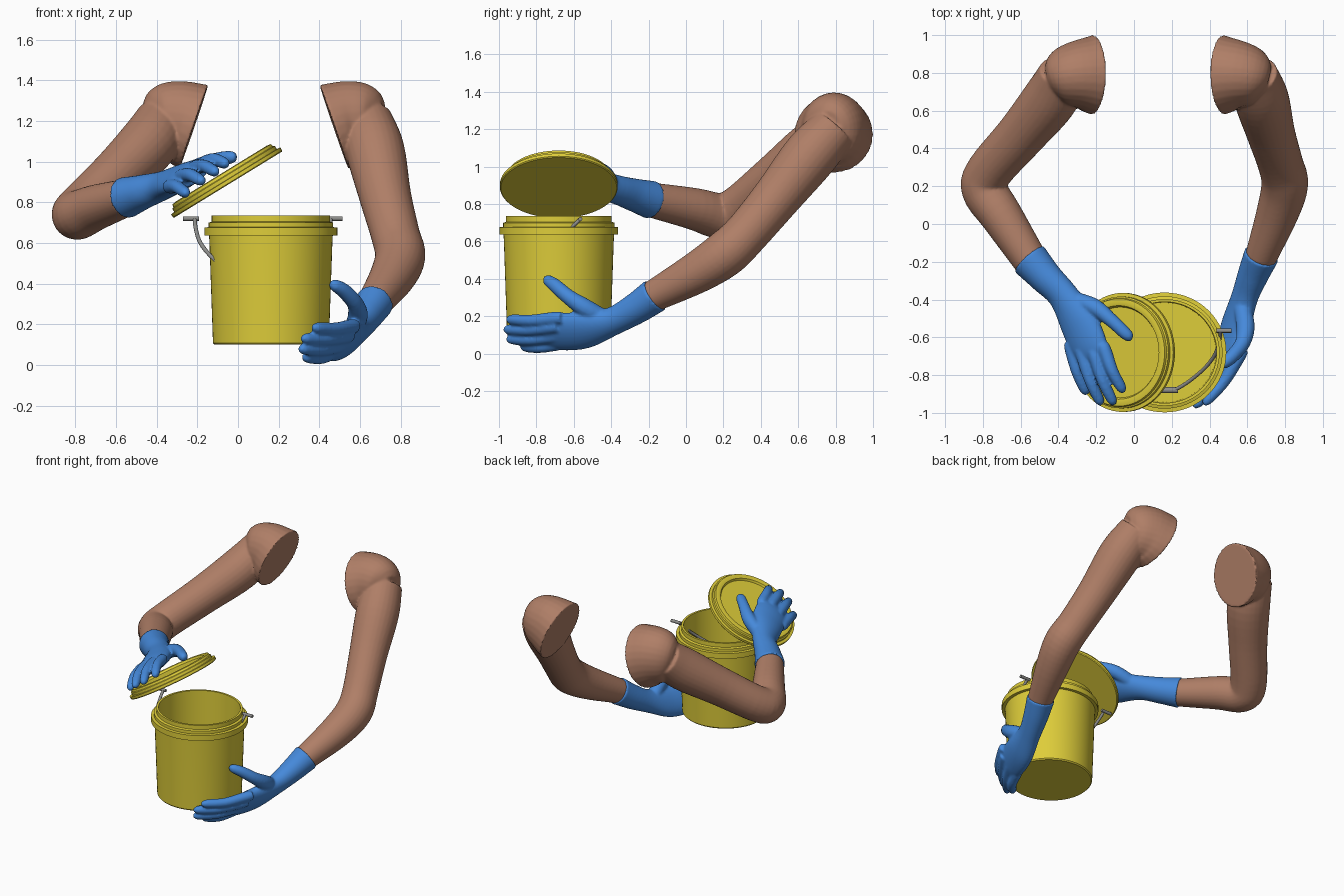
import bpy, bmesh, math
from mathutils import Vector, Matrix

if "Cube" in bpy.data.objects:
    bpy.data.objects.remove(bpy.data.objects["Cube"])


def material(name, rgb):
    m = bpy.data.materials.new(name)
    m.use_nodes = True
    m.diffuse_color = (*rgb, 1)
    bsdf = next(n for n in m.node_tree.nodes if n.type == 'BSDF_PRINCIPLED')
    bsdf.inputs["Base Color"].default_value = (*rgb, 1)
    return m


YELLOW = material("bucket_yellow", (0.73, 0.61, 0.042))
BLUE = material("glove_blue", (0.06, 0.25, 0.70))
SKIN = material("skin_brown", (0.43, 0.21, 0.135))
GREY = material("wire_grey", (0.27, 0.27, 0.26))


def finish(name, bm, mat, angle=40, blend=False):
    bmesh.ops.recalc_face_normals(bm, faces=bm.faces)
    me = bpy.data.meshes.new(name)
    bm.to_mesh(me)
    bm.free()
    me.materials.append(mat)
    ob = bpy.data.objects.new(name, me)
    bpy.context.scene.collection.objects.link(ob)
    bpy.ops.object.select_all(action='DESELECT')
    ob.select_set(True)
    bpy.context.view_layer.objects.active = ob
    if blend:
        # Fuse overlapping tubes into one soft skin
        rm = ob.modifiers.new("fuse", 'REMESH')
        rm.mode, rm.voxel_size, rm.use_smooth_shade = 'VOXEL', 0.008, True
        sm = ob.modifiers.new("soften", 'SMOOTH')
        sm.factor, sm.iterations = 0.5, 5
        bpy.ops.object.modifier_apply(modifier="fuse")
        bpy.ops.object.modifier_apply(modifier="soften")
    bpy.ops.object.shade_smooth_by_angle(angle=math.radians(angle))
    return ob


def spline(stations, steps):
    """Catmull-Rom through the stations."""
    p = [Vector(s) for s in stations]
    p = [p[0] * 2 - p[1]] + p + [p[-1] * 2 - p[-2]]
    out = []
    for a, b, c, d in zip(p, p[1:], p[2:], p[3:]):
        for i in range(steps):
            t = i / steps
            out.append(0.5 * (2 * b + (c - a) * t + (2 * a - 5 * b + 4 * c - d) * t * t
                              + (3 * b - a - 3 * c + d) * t ** 3))
    return out + [p[-2]]


def loft(bm, stations, side, n=20, steps=4):
    """Capped tube; each station is x, y, z, half width, half thickness."""
    pts = spline(stations, steps)
    rings = []
    for i, s in enumerate(pts):
        ahead, behind = pts[min(i + 1, len(pts) - 1)], pts[max(i - 1, 0)]
        tangent = (Vector(ahead[:3]) - Vector(behind[:3])).normalized()
        u = Vector(side)
        u = (u - tangent * u.dot(tangent)).normalized()
        v = tangent.cross(u)
        rings.append([bm.verts.new(Vector(s[:3]) + u * s[3] * math.cos(a) + v * s[4] * math.sin(a))
                      for a in (2 * math.pi * k / n for k in range(n))])
    for r, q in zip(rings, rings[1:]):
        for k in range(n):
            bm.faces.new((r[k], r[k - 1], q[k - 1], q[k]))
    bm.faces.new(rings[0])
    bm.faces.new(rings[-1][::-1])


def rounds(rows):
    return [(x, y, z, r, r) for x, y, z, r in rows]


def lathe(name, profile, matrix, n=64):
    bm = bmesh.new()
    vs = [bm.verts.new((r, 0, z)) for r, z in profile]
    es = [bm.edges.new(e) for e in zip(vs, vs[1:])]
    bmesh.ops.spin(bm, geom=vs + es, cent=(0, 0, 0), axis=(0, 0, 1),
                   angle=2 * math.pi, steps=n, use_duplicate=False)
    bmesh.ops.remove_doubles(bm, verts=bm.verts, dist=1e-4)
    bm.transform(matrix)
    return finish(name, bm, YELLOW, 30)


# Bucket: hollow, very slightly oval shell with a flange and stepped rim
lathe("bucket", [(0, 0.10), (0.274, 0.10), (0.281, 0.108), (0.298, 0.60), (0.30, 0.637),
                 (0.322, 0.637), (0.322, 0.676), (0.302, 0.678), (0.302, 0.70), (0.287, 0.705),
                 (0.287, 0.735), (0.272, 0.735), (0.268, 0.12), (0, 0.12)],
      Matrix.Translation((0.162, -0.68, 0)) @ Matrix.Diagonal((1.015, 0.985, 1, 1)))

# Lid: tilted disc with a raised ring round a shallow recess
lathe("lid", [(0, 0), (0.31, 0), (0.315, 0.005), (0.315, 0.022), (0.296, 0.024), (0.296, 0.042),
              (0.288, 0.046), (0.284, 0.06), (0.264, 0.064), (0.248, 0.06), (0.24, 0.046), (0, 0.046)],
      Matrix.Translation((-0.049, -0.68, 0.887)) @ Matrix.Rotation(math.radians(-31.5), 4, 'Y'))

# Wire handle with pivot pins and a grip
HX, HY, HZ = 0.122, -0.565, 0.72
half = [(0.335, 0), (0.33, 0.05), (0.31, 0.12), (0.26, 0.19), (0.18, 0.26), (0.11, 0.305), (0.07, 0.315)]
arc = half + [(-x, d) for x, d in reversed(half)]
bm = bmesh.new()
loft(bm, rounds([(HX + x, HY - d, HZ - d * 0.95, 0.01) for x, d in arc]), (0, 1, -1), 10, 3)
for s in (-1, 1):
    loft(bm, rounds([(HX + s * x, HY, HZ, 0.011) for x in (0.315, 0.393)]), (0, 0, 1), 12, 1)
loft(bm, rounds([(HX + x, HY - 0.315, HZ - 0.30, 0.016) for x in (-0.11, 0.11)]), (0, 0, 1), 12, 1)
finish("handle", bm, GREY)

# Bare arms: a slanted cut shoulder, then a tube to the glove cuff
SHOULDER = [(0.472, 0.79, 1.172, 0.212, 0.218), (0.56, 0.79, 1.20, 0.18, 0.20),
            (0.65, 0.775, 1.205, 0.145, 0.17), (0.70, 0.76, 1.20, 0.08, 0.10)]
MIRROR_SUM = 0.255
ARMS = {
    "left_arm": [(0.63, 0.79, 1.20, 0.13), (0.675, 0.66, 1.055, 0.145), (0.725, 0.48, 0.83, 0.128),
                 (0.775, 0.32, 0.64, 0.12), (0.798, 0.21, 0.535, 0.124),
                 (0.76, 0.06, 0.435, 0.112), (0.67, -0.18, 0.305, 0.084)],
    "right_arm": [(-0.375, 0.79, 1.20, 0.13), (-0.445, 0.66, 1.085, 0.145), (-0.60, 0.47, 0.93, 0.13),
                  (-0.765, 0.28, 0.775, 0.122), (-0.79, 0.18, 0.738, 0.122),
                  (-0.70, 0.04, 0.775, 0.112), (-0.545, -0.20, 0.825, 0.092)],
}
for name, rows in ARMS.items():
    bm = bmesh.new()
    flip = name == "right_arm"
    loft(bm, [(MIRROR_SUM - x if flip else x, *rest) for x, *rest in SHOULDER], (0, 1, 0), 28)
    loft(bm, rounds(rows), (0, -0.76, 0.65), 28, 5)
    finish(name, bm, SKIN, 50, blend=True)


def glove(name, palm, side, back, thumb, fingers):
    """Cuff and palm, then thumb and four fingers bent away from the palm."""
    bm = bmesh.new()
    loft(bm, palm, side, 28, 6)
    loft(bm, rounds(thumb), side, 14)
    for knuckle, tip in fingers:
        k, t = Vector(knuckle), Vector(tip)
        mid = k.lerp(t, 0.5) + Vector(back) * 0.018
        root = k + (k - mid) * 0.4
        end = t + (t - mid).normalized() * 0.014
        rows = [(*root, 0.032), (*k, 0.036), (*mid, 0.032), (*t.lerp(mid, 0.15), 0.028), (*end, 0.012)]
        loft(bm, rounds(rows), side, 14)
    finish(name, bm, BLUE, 60, blend=True)


# Left glove cradles the bucket's lower side
glove("left_glove",
      [(0.675, -0.165, 0.312, 0.094, 0.094), (0.63, -0.27, 0.24, 0.085, 0.08),
       (0.585, -0.39, 0.175, 0.08, 0.066), (0.54, -0.54, 0.128, 0.11, 0.06),
       (0.50, -0.67, 0.115, 0.113, 0.05), (0.475, -0.75, 0.11, 0.09, 0.035)],
      (0.55, 0, 0.8), (0.8, -0.2, -0.5),
      [(0.57, -0.43, 0.185, 0.045), (0.59, -0.54, 0.245, 0.05), (0.575, -0.63, 0.305, 0.041),
       (0.52, -0.70, 0.365, 0.037), (0.475, -0.74, 0.393, 0.029), (0.46, -0.757, 0.402, 0.013)],
      [((0.55, -0.71, 0.188), (0.378, -0.945, 0.183)), ((0.52, -0.73, 0.14), (0.325, -0.96, 0.13)),
       ((0.48, -0.72, 0.09), (0.313, -0.945, 0.078)), ((0.44, -0.70, 0.05), (0.332, -0.87, 0.038))])

# Right glove rests on top of the lid
glove("right_glove",
      [(-0.555, -0.185, 0.822, 0.103, 0.103), (-0.47, -0.28, 0.85, 0.09, 0.085),
       (-0.375, -0.38, 0.88, 0.085, 0.07), (-0.29, -0.53, 0.916, 0.113, 0.062),
       (-0.235, -0.66, 0.938, 0.115, 0.052), (-0.21, -0.73, 0.935, 0.092, 0.036)],
      (0.83, 0, 0.56), (-0.5, 0, 0.85),
      [(-0.32, -0.40, 0.905, 0.045), (-0.21, -0.44, 0.965, 0.046), (-0.12, -0.51, 1.005, 0.037),
       (-0.05, -0.575, 1.02, 0.034), (-0.02, -0.60, 1.022, 0.026), (-0.008, -0.606, 1.022, 0.012)],
      [((-0.15, -0.68, 1.00), (-0.06, -0.88, 0.99)), ((-0.20, -0.72, 0.975), (-0.11, -0.945, 0.95)),
       ((-0.268, -0.71, 0.932), (-0.178, -0.945, 0.905)), ((-0.33, -0.67, 0.878), (-0.255, -0.89, 0.845))])
